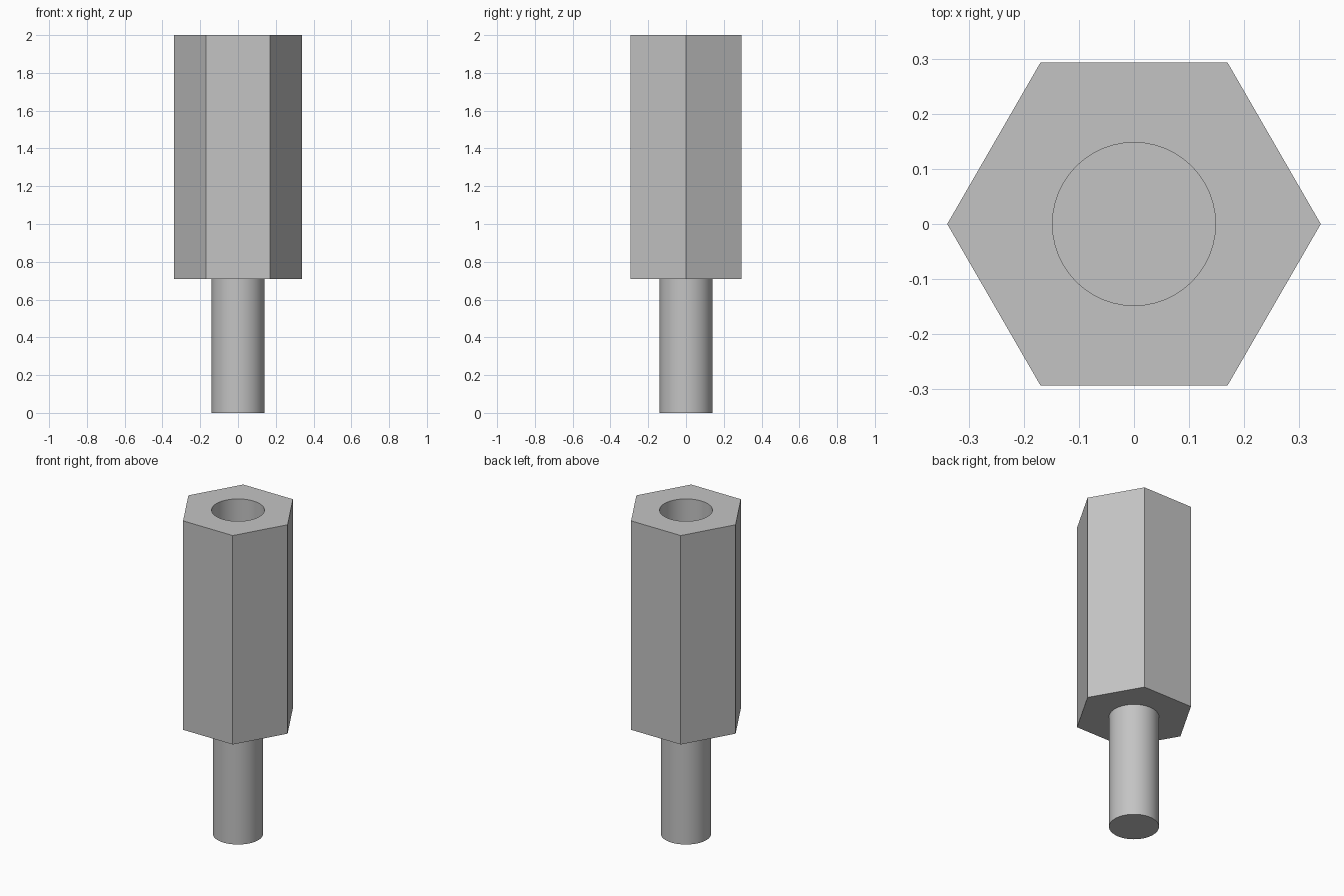
import bpy, bmesh, math

TOP, SHOULDER = 2.0, 0.71
HEX_RADIUS, HOLE_RADIUS, STUD_RADIUS = 0.339, 0.148, 0.14
HOLE_DEPTH = 0.75
SIDES = 48

cube = bpy.data.objects.get("Cube")
if cube:
    bpy.data.objects.remove(cube, do_unlink=True)

steel = bpy.data.materials.new("grey metal")
steel.use_nodes = True
grey = (0.55, 0.55, 0.55, 1)
steel.diffuse_color = grey
steel.node_tree.nodes["Principled BSDF"].inputs["Base Color"].default_value = grey


def ring(bm, sides, radius, z):
    """Closed loop of vertices, first one on +x."""
    turn = 2 * math.pi / sides
    return [bm.verts.new((radius * math.cos(i * turn), radius * math.sin(i * turn), z))
            for i in range(sides)]


def wall(bm, low, high):
    """Quads joining two equal rings; returns nothing, normals are fixed later."""
    n = len(low)
    for i in range(n):
        j = (i + 1) % n
        bm.faces.new((low[i], low[j], high[j], high[i]))


def finish(bm, name):
    bmesh.ops.recalc_face_normals(bm, faces=bm.faces[:])
    mesh = bpy.data.meshes.new(name)
    bm.to_mesh(mesh)
    bm.free()
    mesh.materials.append(steel)
    obj = bpy.data.objects.new(name, mesh)
    bpy.context.collection.objects.link(obj)
    bpy.ops.object.select_all(action="DESELECT")
    obj.select_set(True)
    bpy.context.view_layer.objects.active = obj
    bpy.ops.object.shade_smooth_by_angle(angle=math.radians(30))


# Hexagonal body with a blind bore in its top
bm = bmesh.new()
base = ring(bm, 6, HEX_RADIUS, SHOULDER)
crown = ring(bm, 6, HEX_RADIUS, TOP)
rim = ring(bm, SIDES, HOLE_RADIUS, TOP)
floor = ring(bm, SIDES, HOLE_RADIUS, TOP - HOLE_DEPTH)
wall(bm, base, crown)
wall(bm, floor, rim)
bm.faces.new(base)
bm.faces.new(floor)
# Flat top: one sector per hexagon side, between the corners and the bore
step = SIDES // 6
for k in range(6):
    arc = [rim[(k * step + i) % SIDES] for i in range(step + 1)]
    bm.faces.new([crown[k], crown[(k + 1) % 6]] + arc[::-1])
finish(bm, "hex_body")

# Round stud, sunk slightly into the body
bm = bmesh.new()
foot = ring(bm, SIDES, STUD_RADIUS, 0)
head = ring(bm, SIDES, STUD_RADIUS, SHOULDER + 0.02)
wall(bm, foot, head)
bm.faces.new(foot)
bm.faces.new(head)
finish(bm, "stud")
